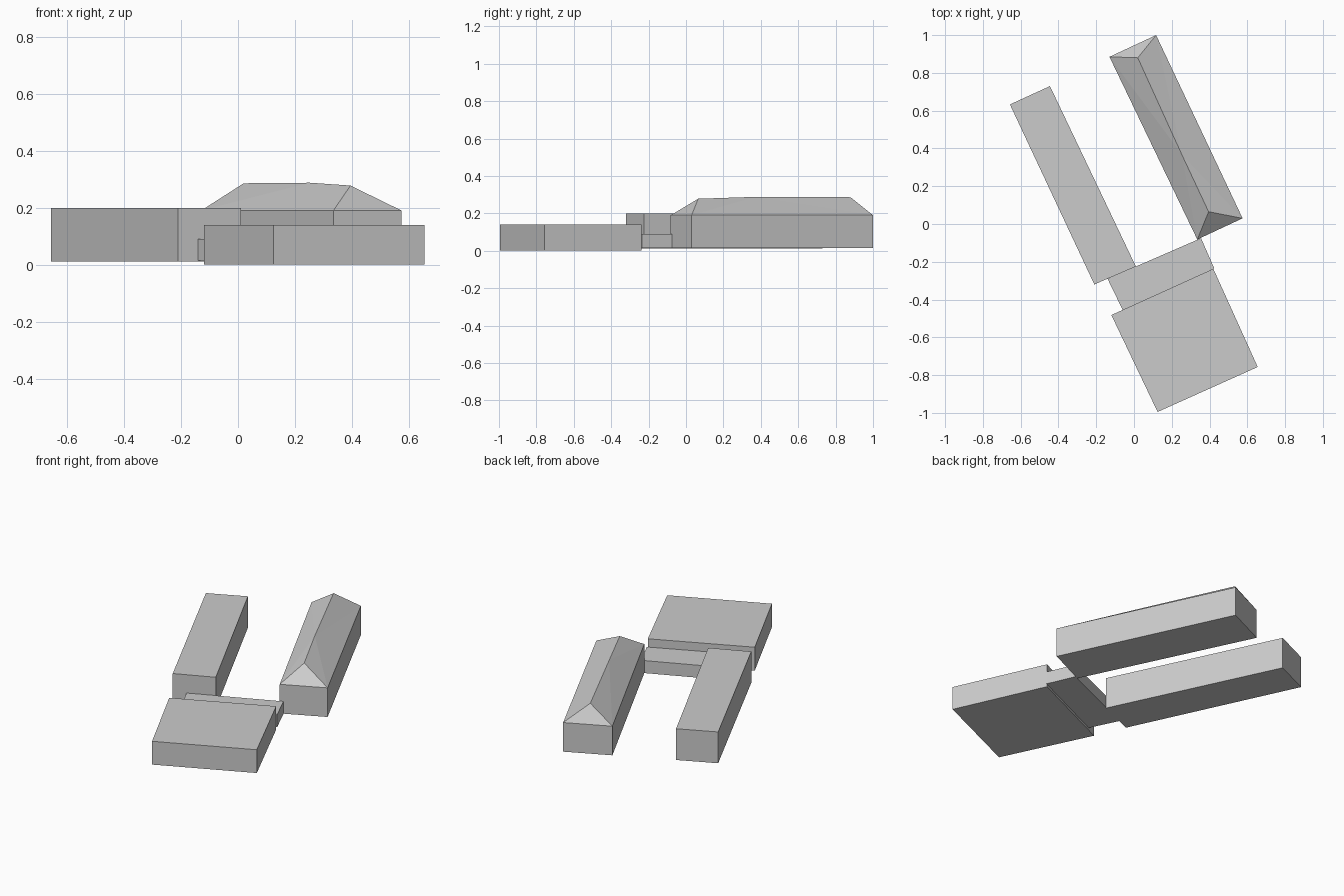
import bpy
import bmesh
from mathutils import Vector

cube = bpy.data.objects.get("Cube")
if cube:
    bpy.data.objects.remove(cube, do_unlink=True)

# Single wall and roof colour
grey = bpy.data.materials.new("light_grey")
grey.use_nodes = True
grey.diffuse_color = (0.6, 0.6, 0.6, 1)
grey.node_tree.nodes["Principled BSDF"].inputs["Base Color"].default_value = (0.6, 0.6, 0.6, 1)


def block(name, plan, bottom, top, ridge=None):
    """Extrude a counter-clockwise plan; a ridge turns the flat top into a hipped roof."""
    bm = bmesh.new()
    low = [bm.verts.new((x, y, bottom)) for x, y in plan]
    high = [bm.verts.new((x, y, top)) for x, y in plan]
    bm.faces.new(low[::-1])
    for i in range(4):
        j = (i + 1) % 4
        bm.faces.new((low[i], low[j], high[j], high[i]))
    if ridge:
        front, middle, back = [bm.verts.new(Vector(p)) for p in ridge]
        bm.faces.new((high[0], high[1], front))
        bm.faces.new((high[2], high[3], back))
        # Long slopes, split where the ridge bends
        for near, far in ((high[1], high[2]), (high[3], high[0])):
            a, b = (front, back) if near is high[1] else (back, front)
            bm.faces.new((near, far, middle))
            bm.faces.new((near, middle, a))
            bm.faces.new((far, b, middle))
    else:
        bm.faces.new(high)
    bmesh.ops.recalc_face_normals(bm, faces=bm.faces)
    mesh = bpy.data.meshes.new(name)
    bm.to_mesh(mesh)
    bm.free()
    mesh.materials.append(grey)
    obj = bpy.data.objects.new(name, mesh)
    bpy.context.collection.objects.link(obj)
    return obj


# Broad low hall at the front
block("front_hall", [(0.125, -0.995), (0.655, -0.757), (0.42, -0.237), (-0.12, -0.482)], 0, 0.14)

# Low passage joining the hall to both wings
block("link_passage", [(-0.06, -0.455), (0.425, -0.235), (0.355, -0.075), (-0.14, -0.29)], 0.015, 0.09)

# Flat-roofed long wing
block("flat_roof_wing", [(-0.21, -0.32), (0.01, -0.225), (-0.445, 0.73), (-0.657, 0.633)], 0.012, 0.2)

# Hipped-roof long wing
block("hipped_roof_wing", [(0.335, -0.082), (0.575, 0.03), (0.117, 1.0), (-0.13, 0.885)], 0.015, 0.19,
      ridge=[(0.395, 0.065, 0.278), (0.252, 0.37, 0.288), (0.02, 0.88, 0.286)])
